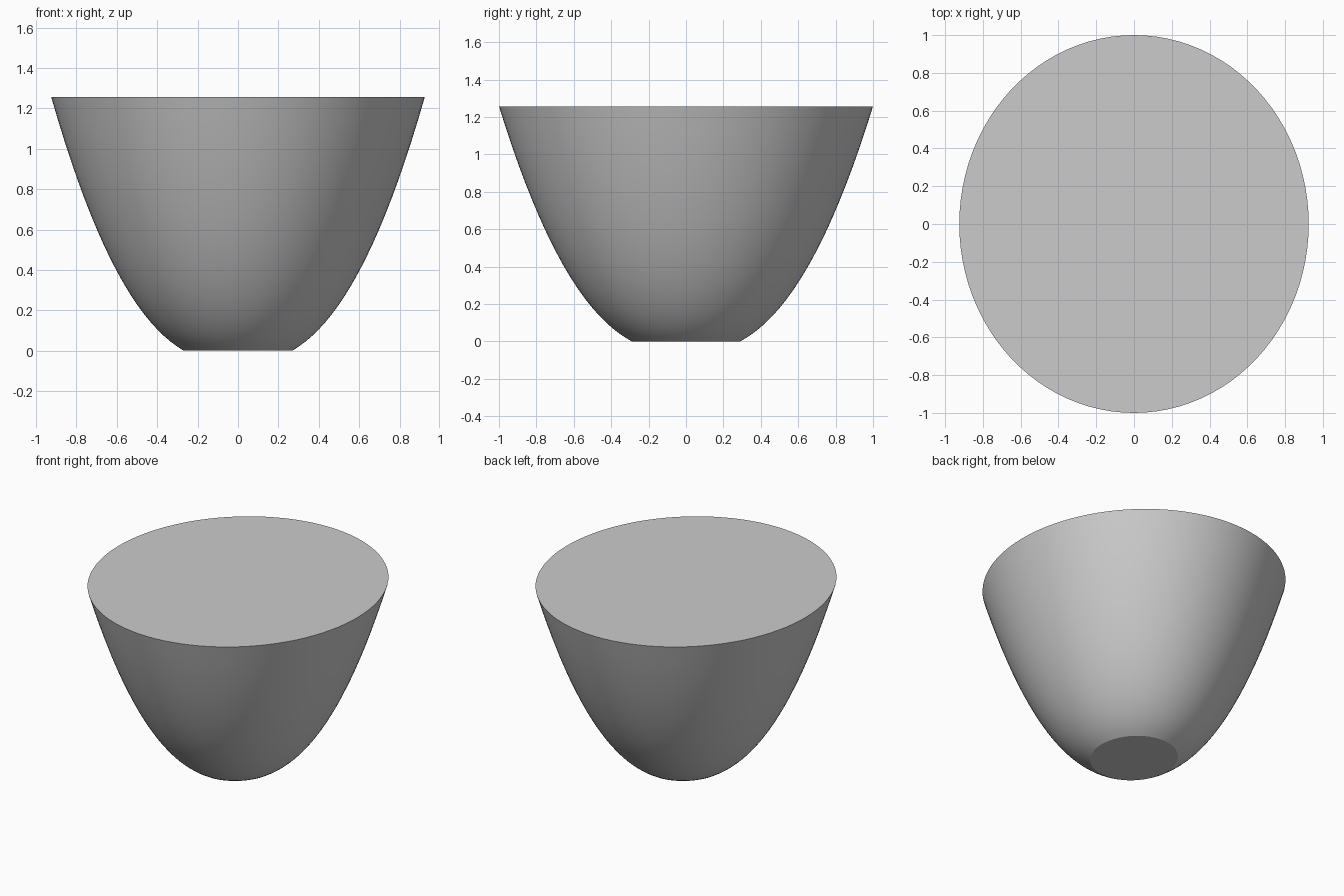
import bpy
import bmesh
from math import cos, sin, tau, radians

cube = bpy.data.objects.get("Cube")
if cube:
    bpy.data.objects.remove(cube, do_unlink=True)

HEIGHT = 1.257
RIM_X, RIM_Y = 0.925, 1.0
BASE = 0.29        # base radius as a share of the rim
POWER = 2.45       # steepness of the flared wall
SIDES, RINGS = 96, 20

# Plain grey material
grey = bpy.data.materials.new("plain grey")
grey.use_nodes = True
colour = (0.6, 0.6, 0.6, 1)
grey.diffuse_color = colour
grey.node_tree.nodes["Principled BSDF"].inputs["Base Color"].default_value = colour


def ring(bm, r):
    """Elliptical ring whose height follows the curved wall."""
    z = HEIGHT * (r ** POWER - BASE ** POWER) / (1 - BASE ** POWER)
    return [bm.verts.new((RIM_X * r * cos(tau * i / SIDES),
                          RIM_Y * r * sin(tau * i / SIDES), z))
            for i in range(SIDES)]


# Solid oval bowl: curved wall, flat base and flat top
bm = bmesh.new()
rings = [ring(bm, BASE + (1 - BASE) * k / RINGS) for k in range(RINGS + 1)]
for low, high in zip(rings, rings[1:]):
    for i in range(SIDES):
        j = (i + 1) % SIDES
        bm.faces.new((low[i], low[j], high[j], high[i]))
bm.faces.new(rings[0][::-1])
bm.faces.new(rings[-1])

mesh = bpy.data.meshes.new("solid_bowl")
bm.to_mesh(mesh)
bm.free()
mesh.materials.append(grey)
bowl = bpy.data.objects.new("solid_bowl", mesh)
bpy.context.collection.objects.link(bowl)

# Smooth wall with crisp rim and base edges
bpy.ops.object.select_all(action="DESELECT")
bowl.select_set(True)
bpy.context.view_layer.objects.active = bowl
bpy.ops.object.shade_smooth_by_angle(angle=radians(30))
